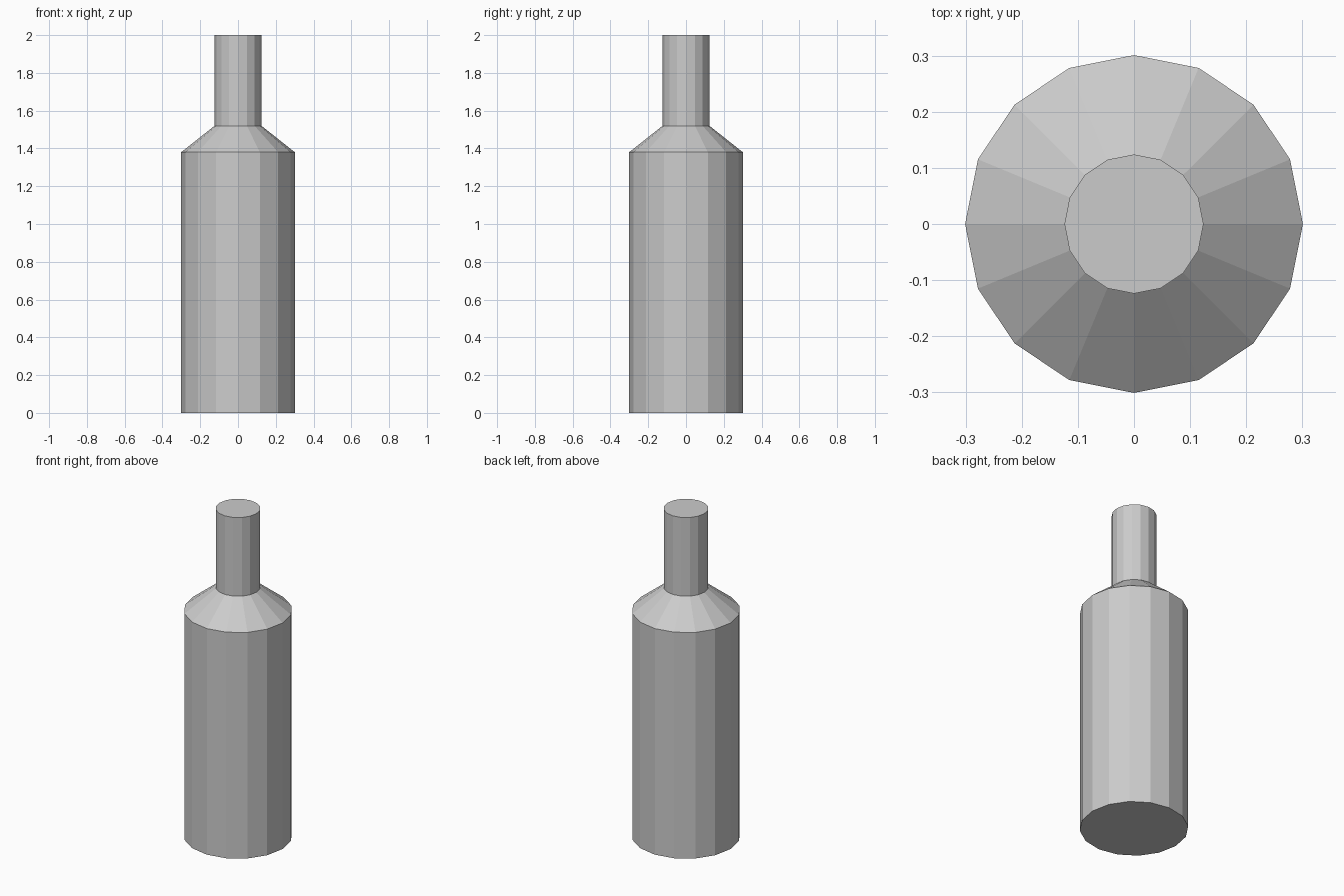
import bpy
import bmesh
from math import cos, sin, tau

SIDES = 16
# Bottle outline from base to mouth: (radius, height)
PROFILE = [(0.301, 0.0), (0.301, 1.38), (0.124, 1.52), (0.124, 2.0)]

cube = bpy.data.objects.get("Cube")
if cube:
    bpy.data.objects.remove(cube, do_unlink=True)


def make_material(name, colour):
    mat = bpy.data.materials.new(name)
    mat.use_nodes = True
    mat.diffuse_color = colour
    mat.node_tree.nodes["Principled BSDF"].inputs["Base Color"].default_value = colour
    return mat


def lathe(name, profile, mat):
    """Closed faceted solid turned around the z axis."""
    bm = bmesh.new()
    rings = [[bm.verts.new((r * cos(tau * i / SIDES), r * sin(tau * i / SIDES), z))
              for i in range(SIDES)] for r, z in profile]
    for low, high in zip(rings, rings[1:]):
        for i in range(SIDES):
            j = (i + 1) % SIDES
            bm.faces.new((low[i], low[j], high[j], high[i]))
    # Flat base and closed mouth
    bm.faces.new(rings[0][::-1])
    bm.faces.new(rings[-1])
    mesh = bpy.data.meshes.new(name)
    bm.to_mesh(mesh)
    bm.free()
    mesh.materials.append(mat)
    obj = bpy.data.objects.new(name, mesh)
    bpy.context.collection.objects.link(obj)
    return obj


# Body, sloped shoulder and neck in one shell
lathe("bottle", PROFILE, make_material("light grey", (0.6, 0.6, 0.6, 1.0)))
